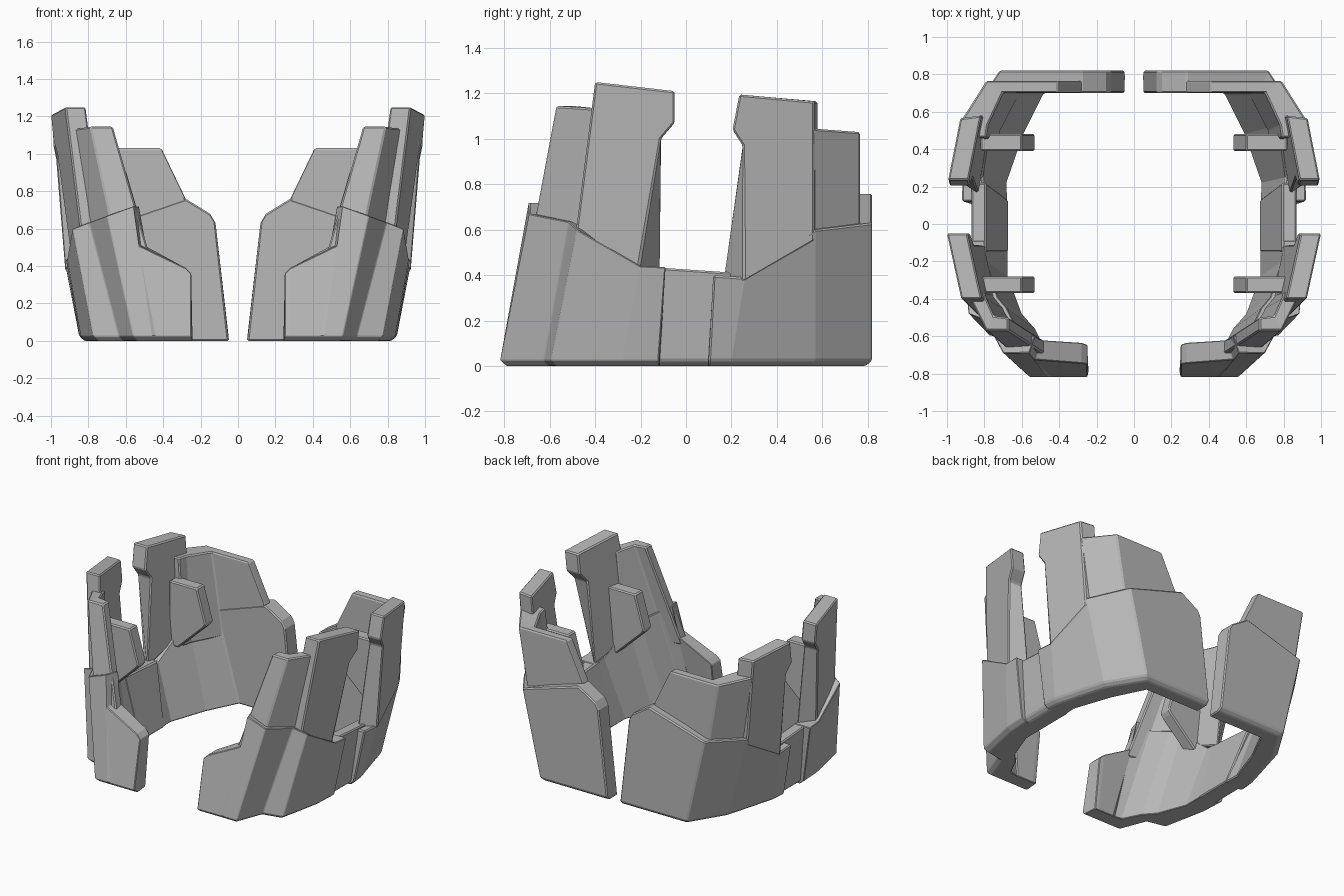
import bpy, bmesh

cube = bpy.data.objects.get("Cube")
if cube:
    bpy.data.objects.remove(cube)

grey = bpy.data.materials.new("armour grey")
grey.use_nodes = True
COLOUR = (0.48, 0.48, 0.48, 1)
grey.diffuse_color = COLOUR
grey.node_tree.nodes["Principled BSDF"].inputs["Base Color"].default_value = COLOUR


def finish(name, bm, bevel=0.008):
    """Turn a half into a bevelled object mirrored across x."""
    bmesh.ops.recalc_face_normals(bm, faces=bm.faces)
    mesh = bpy.data.meshes.new(name)
    bm.to_mesh(mesh)
    bm.free()
    mesh.materials.append(grey)
    ob = bpy.data.objects.new(name, mesh)
    bpy.context.collection.objects.link(ob)
    mod = ob.modifiers.new("edge bevel", 'BEVEL')
    mod.width, mod.segments = bevel, 1
    mod.limit_method, mod.angle_limit = 'ANGLE', 0.6
    ob.modifiers.new("other side", 'MIRROR')


def wall(name, base, inner_base, top, inner_top, z0=0, foot=0.0):
    """Loft a leaning wall from plan lines up to a stepped top line."""
    rings = [[(x, y, z0 + foot) for x, y in base],
             top,
             [(x, y, t[2]) for (x, y), t in zip(inner_top, top)],
             [(x, y, z0) for x, y in inner_base]]
    if foot:
        # chamfered foot along the outside
        rings.append([(x * 0.965, y * 0.965, z0) for x, y in base])
    bm = bmesh.new()
    rows = [[bm.verts.new(p) for p in ring] for ring in rings]
    for r, a in enumerate(rows):
        b = rows[(r + 1) % len(rows)]
        for i in range(len(a) - 1):
            bm.faces.new((a[i], a[i + 1], b[i + 1], b[i]))
    for end in (0, -1):
        bm.faces.new([row[end] for row in rows])
    finish(name, bm)


def prism(name, front, back):
    """Join two matching outlines into a solid plate."""
    bm = bmesh.new()
    a = [bm.verts.new(p) for p in front]
    b = [bm.verts.new(p) for p in back]
    bm.faces.new(a)
    bm.faces.new(b)
    for i in range(len(a)):
        j = (i + 1) % len(a)
        bm.faces.new((a[i], a[j], b[j], b[i]))
    finish(name, bm)


def side_tower(name, outer, inner, plane, depth):
    """Side plate drawn in y and z, leaning on the plane x = a + by + cz."""
    a, b, c = plane
    prism(name, [(a + b * y + c * z, y, z) for y, z in outer],
          [(a + b * y + c * z - depth, y, z) for y, z in inner])


# Lower ring: front wall with a stepped corner
wall("front_lower_wall",
     [(.25, -.818), (.28, -.818), (.44, -.818), (.46, -.818), (.56, -.818),
      (.635, -.625), (.775, -.595), (.84, -.28), (.848, -.12)],
     [(.25, -.69), (.28, -.69), (.40, -.69), (.42, -.69), (.47, -.68),
      (.53, -.56), (.60, -.48), (.675, -.28), (.675, -.12)],
     [(.25, -.75, .36), (.28, -.745, .39), (.53, -.725, .51), (.56, -.69, .72),
      (.70, -.69, .67), (.795, -.515, .635), (.885, -.48, .60),
      (.913, -.2, .44), (.92, -.09, .435)],
     [(.25, -.645), (.28, -.635), (.50, -.62), (.53, -.60), (.62, -.57),
      (.68, -.45), (.73, -.39), (.79, -.2), (.80, -.09)],
     foot=.025)

# Lower ring: recessed middle
wall("middle_lower_wall",
     [(.825, -.15), (.825, .13)], [(.672, -.15), (.672, .13)],
     [(.87, -.15, .435), (.87, .22, .41)], [(.79, -.15), (.79, .22)],
     foot=.025)

# Lower ring: back wall
wall("back_lower_wall",
     [(.85, .1), (.84, .2), (.735, .57), (.58, .82), (.2, .82), (.08, .82), (.05, .82)],
     [(.675, .1), (.68, .22), (.59, .48), (.48, .70), (.2, .70), (.08, .70), (.05, .70)],
     [(.92, .12, .40), (.92, .26, .39), (.885, .57, .60), (.72, .82, .63),
      (.28, .82, .76), (.15, .82, .68), (.12, .82, .63)],
     [(.80, .12), (.81, .25), (.77, .53), (.66, .70), (.28, .70), (.15, .70), (.12, .70)],
     foot=.025)

# Corner towers rising out of the ring
wall("front_corner_tower",
     [(.47, -.70), (.64, -.70), (.745, -.53), (.82, -.40)],
     [(.47, -.63), (.58, -.61), (.67, -.47), (.75, -.38)],
     [(.67, -.57, 1.145), (.79, -.57, 1.145), (.865, -.42, 1.135), (.88, -.38, 1.13)],
     [(.67, -.50), (.75, -.49), (.79, -.40), (.80, -.36)],
     z0=.45)
wall("back_corner_tower",
     [(.82, .44), (.845, .55), (.69, .765), (.30, .765), (.24, .765)],
     [(.73, .43), (.715, .50), (.61, .702), (.30, .702), (.24, .702)],
     [(.88, .47, 1.05), (.92, .56, 1.045), (.79, .765, 1.03),
      (.41, .765, 1.03), (.28, .765, .76)],
     [(.79, .46), (.78, .53), (.70, .702), (.41, .702), (.28, .702)],
     z0=.45)

# Side towers with hooked heads around the slot
head = [(-.40, 1.25), (-.05, 1.21), (-.05, 1.07), (-.11, 1.0)]
side_tower("front_side_tower", head + [(-.21, .42), (-.49, .55)],
           head + [(-.11, .42), (-.49, .55)], (.896, .23, .096), .11)
head = [(.235, 1.195), (.205, 1.04), (.25, .97)]
side_tower("back_side_tower", [(.565, 1.165)] + head + [(.255, .37), (.565, .55)],
           [(.58, 1.165)] + head + [(.16, .37), (.58, .55)], (.943, -.19, .08), .11)

# Small fins on the inside of the ring
fin = [(.82, .91), (.60, .91), (.53, .67), (.55, .64), (.75, .45), (.82, .45)]
for name, y in (("front_inner_fin", -.325), ("back_inner_fin", .435)):
    prism(name, [(x, y - .045, z) for x, z in fin], [(x, y + .045, z) for x, z in fin])
